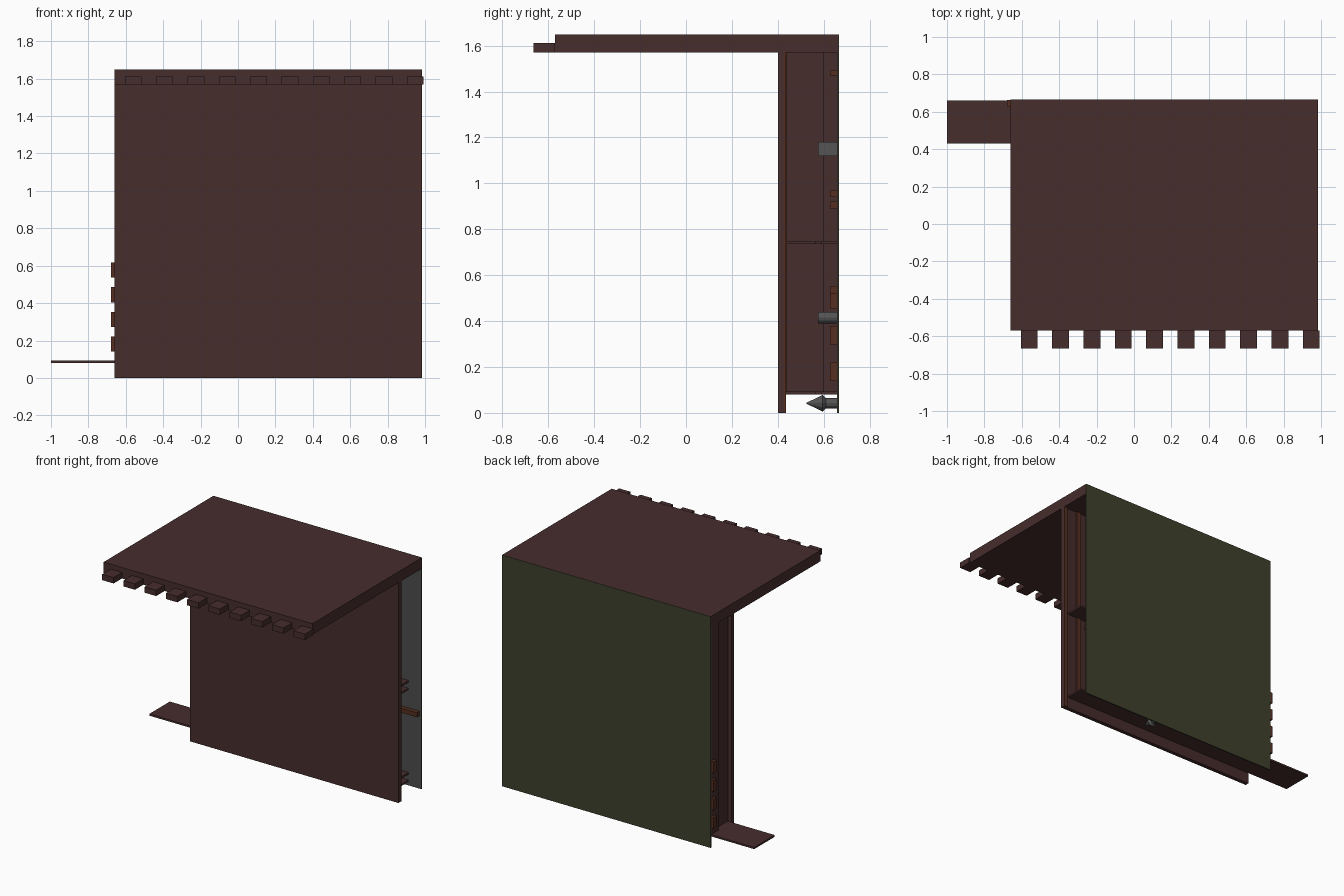
import bpy, bmesh, math

if "Cube" in bpy.data.objects:
    bpy.data.objects.remove(bpy.data.objects["Cube"])


def material(name, rgb):
    m = bpy.data.materials.new(name)
    m.diffuse_color = (*rgb, 1)
    m.use_nodes = True
    m.node_tree.nodes["Principled BSDF"].inputs["Base Color"].default_value = m.diffuse_color
    return m


BROWN = material("dark brown wood", (0.063, 0.026, 0.026))
RUST = material("rust brown wood", (0.092, 0.028, 0.015))
OLIVE = material("olive backing", (0.050, 0.052, 0.026))
GREY = material("dark grey lining", (0.075, 0.075, 0.075))
IRON = material("iron", (0.09, 0.09, 0.09))


def finish(name, bm, mat):
    me = bpy.data.meshes.new(name)
    bmesh.ops.recalc_face_normals(bm, faces=bm.faces)
    bm.to_mesh(me)
    bm.free()
    me.materials.append(mat)
    ob = bpy.data.objects.new(name, me)
    bpy.context.collection.objects.link(ob)
    return ob


def box(name, x, y, z, mat):
    bm = bmesh.new()
    bmesh.ops.create_cube(bm, size=1)
    for v in bm.verts:
        v.co = [r[0] if c < 0 else r[1] for c, r in zip(v.co, (x, y, z))]
    return finish(name, bm, mat)


def plate(name, outline, z0, z1, mat):
    bm = bmesh.new()
    f = bm.faces.new([bm.verts.new((x, y, z0)) for x, y in outline])
    new = bmesh.ops.extrude_face_region(bm, geom=[f])["geom"]
    for v in new:
        if isinstance(v, bmesh.types.BMVert):
            v.co.z = z1
    return finish(name, bm, mat)


def lathe_y(name, x, z, profile, mat, sides=12):
    """Solid of revolution about an axis along y; profile is (y, radius)."""
    bm = bmesh.new()
    rings = []
    for y, r in profile:
        rings.append([bm.verts.new((x + r * math.cos(2 * math.pi * i / sides), y,
                                    z + r * math.sin(2 * math.pi * i / sides)))
                      for i in range(sides)])
    for a, b in zip(rings, rings[1:]):
        for i in range(sides):
            j = (i + 1) % sides
            bm.faces.new((a[i], a[j], b[j], b[i]))
    bm.faces.new(rings[0])
    bm.faces.new(rings[-1])
    return finish(name, bm, mat)


L, R = -0.66, 0.985

# Canopy and its row of front teeth
box("canopy", (L, R), (-0.57, 0.663), (1.57, 1.648), BROWN)
for i in range(10):
    x = -0.605 + 0.1675 * i
    box("canopy_tooth", (x, x + 0.09), (-0.665, -0.57), (1.57, 1.612), BROWN)

# Front wall with battens on its inner side
box("front_wall", (L, R), (0.40, 0.418), (0, 1.57), BROWN)
box("front_wall_lining", (L, R), (0.418, 0.428), (0, 1.57), BROWN)
for i in range(8):
    x = 0.86 - 0.21 * i
    box("batten", (x - 0.018, x + 0.018), (0.428, 0.438), (0.09, 1.57), RUST)
box("right_edge_batten", (R - 0.025, R), (0.418, 0.436), (0, 1.57), RUST)

# Back panel: olive outside, grey inside
box("back_panel", (L, R), (0.661, 0.666), (0, 1.648), OLIVE)
box("back_lining", (L, R), (0.658, 0.661), (0, 1.57), GREY)

# Left side wall in two depths
box("left_wall_rear", (L, L + 0.03), (0.575, 0.658), (0.09, 1.57), BROWN)
box("left_wall_front", (L + 0.03, L + 0.05), (0.428, 0.60), (0.09, 1.57), BROWN)

# Shelf and floor with stepped right ends; the floor slides out to the left
for name, x0, z in (("shelf", L + 0.03, 0.735), ("floor", -1.0, 0.08)):
    plate(name, [(x0, 0.43), (0.95, 0.43), (0.95, 0.565), (0.86, 0.565),
                 (0.86, 0.59), (0.885, 0.59), (0.885, 0.66), (x0, 0.66)],
          z, z + 0.013, BROWN)

# Joint blocks on the left edge
for i in range(4):
    z = 0.14 + 0.132 * i
    box("left_block", (L - 0.02, L), (0.628, 0.662), (z, z + 0.081), RUST)

# Rails and blocks on the inner face of the back panel
box("long_rail", (0.30, 0.97), (0.628, 0.658), (0.52, 0.552), RUST)
for z0, z1 in ((0.14, 0.22), (0.297, 0.378), (0.455, 0.52),
               (0.89, 0.92), (0.94, 0.968), (1.47, 1.492)):
    box("inner_block", (0.2, 0.5), (0.628, 0.658), (z0, z1), RUST)

# Iron fittings: two catches and a pointed bolt
box("upper_catch", (0.30, 0.38), (0.575, 0.658), (1.12, 1.18), IRON)
lathe_y("lower_catch", 0.34, 0.415, [(0.575, 0.025), (0.658, 0.025)], IRON)
lathe_y("pointed_bolt", 0.34, 0.042,
        [(0.525, 0.002), (0.595, 0.036), (0.61, 0.022), (0.658, 0.022)], IRON)
